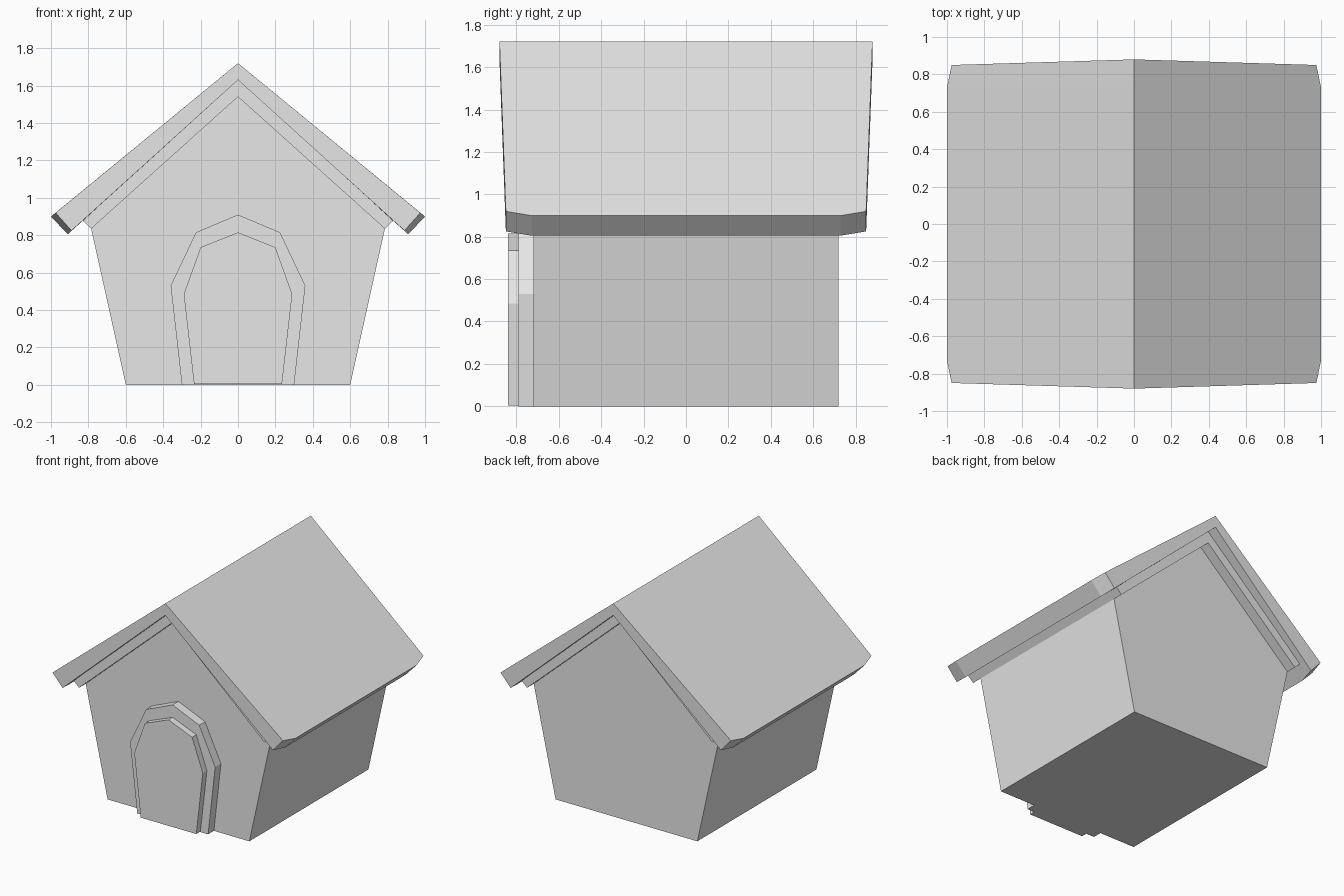
import bpy
import bmesh

cube = bpy.data.objects.get("Cube")
if cube:
    bpy.data.objects.remove(cube, do_unlink=True)

GREY = (0.8, 0.8, 0.8, 1)
paint = bpy.data.materials.new("light_grey")
paint.use_nodes = True
paint.diffuse_color = GREY
paint.node_tree.nodes["Principled BSDF"].inputs["Base Color"].default_value = GREY


def mirrored(half):
    """Close a half outline, listed top to bottom on +x, across x = 0."""
    return half + [(-x, z) for x, z in reversed(half) if x > 0]


def loft(name, rings):
    """Skin a closed solid through rings of (x, y, z) points."""
    bm = bmesh.new()
    rows = [[bm.verts.new(p) for p in ring] for ring in rings]
    n = len(rows[0])
    for a, b in zip(rows, rows[1:]):
        for i in range(n):
            j = (i + 1) % n
            bm.faces.new((a[i], a[j], b[j], b[i]))
    bm.faces.new(rows[0])
    bm.faces.new(rows[-1])
    bmesh.ops.recalc_face_normals(bm, faces=bm.faces)
    mesh = bpy.data.meshes.new(name)
    bm.to_mesh(mesh)
    bm.free()
    mesh.materials.append(paint)
    obj = bpy.data.objects.new(name, mesh)
    bpy.context.collection.objects.link(obj)
    return obj


def prism(name, outline, front, back):
    return loft(name, [[(x, y, z) for x, z in outline] for y in (front, back)])


def roof_ring(ridge_y, eave_y, eave, lip):
    """Chevron section whose ridge and eaves may sit at different depths."""
    outline = [(0, 1.72), eave, lip, (0, 1.63),
               (-lip[0], lip[1]), (-eave[0], eave[1])]
    return [(x, ridge_y if x == 0 else eave_y, z) for x, z in outline]


# House walls, flaring towards the eaves
prism("walls", mirrored([(0, 1.56), (0.785, 0.835), (0.6, 0)]), -0.72, 0.72)

# Thin slab under the roof
prism("roof_lining", [(0, 1.64), (0.83, 0.877), (0.785, 0.835), (0, 1.54),
                      (-0.785, 0.835), (-0.83, 0.877)], -0.8, 0.8)

# Roof with clipped eave corners
corner = ((0.975, 0.92), (0.89, 0.825))
middle = ((1.0, 0.9), (0.91, 0.805))
loft("roof", [
    roof_ring(-0.88, -0.85, *corner),
    roof_ring(-0.73, -0.73, *middle),
    roof_ring(0.73, 0.73, *middle),
    roof_ring(0.88, 0.85, *corner),
])

# Doorway: stepped frame and door panel
prism("door_frame", mirrored([(0, 0.91), (0.225, 0.815), (0.36, 0.53), (0.3, 0)]),
      -0.79, -0.7)
prism("door_panel", mirrored([(0, 0.815), (0.2, 0.735), (0.29, 0.485), (0.235, 0.004)]),
      -0.84, -0.7)
